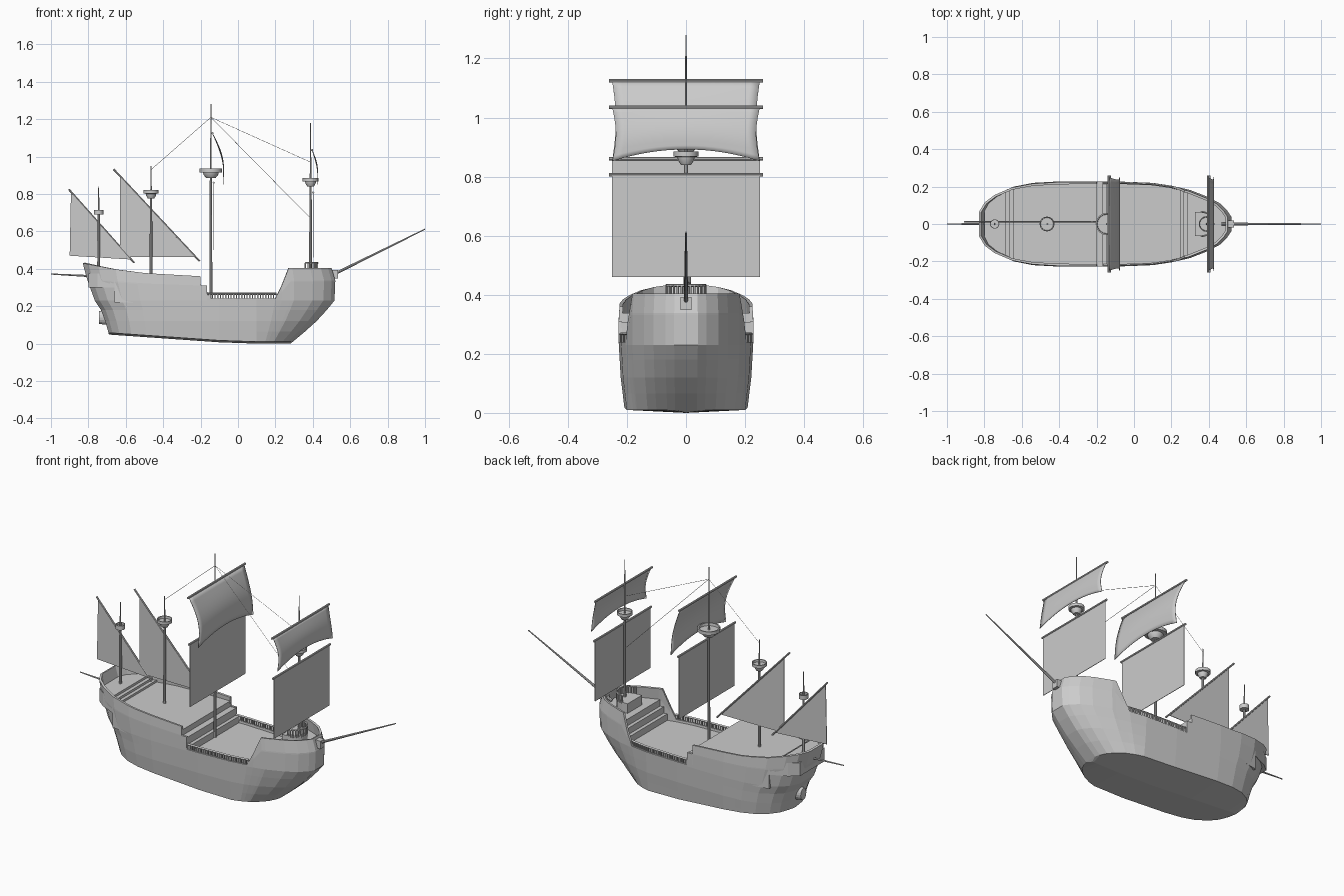
import bpy, bmesh, math
from mathutils import Vector, Matrix

if "Cube" in bpy.data.objects:
    bpy.data.objects.remove(bpy.data.objects["Cube"])


def lerp_table(t, x):
    if x <= t[0][0]:
        return t[0][1]
    for (a, b), (c, d) in zip(t, t[1:]):
        if x <= c:
            return b + (d - b) * (x - a) / (c - a)
    return t[-1][1]


def finish(name, bm, smooth=False, thick=0, offset=0):
    bmesh.ops.recalc_face_normals(bm, faces=bm.faces)
    me = bpy.data.meshes.new(name)
    bm.to_mesh(me)
    bm.free()
    ob = bpy.data.objects.new(name, me)
    bpy.context.collection.objects.link(ob)
    if thick:
        m = ob.modifiers.new("thickness", 'SOLIDIFY')
        m.thickness, m.offset = thick, offset
    if smooth:
        bpy.context.view_layer.objects.active = ob
        ob.select_set(True)
        bpy.ops.object.shade_smooth_by_angle()
        ob.select_set(False)
    return ob


def rod(bm, p, q, r1, r2=None, n=8):
    p, q = Vector(p), Vector(q)
    rot = (q - p).to_track_quat('Z', 'Y').to_matrix().to_4x4()
    bmesh.ops.create_cone(bm, cap_ends=True, segments=n, radius1=r1, radius2=r1 if r2 is None else r2,
                          depth=(q - p).length, matrix=Matrix.Translation((p + q) / 2) @ rot)


def box(bm, c, s):
    bmesh.ops.create_cube(bm, size=1, matrix=Matrix.Translation(c) @ Matrix.Diagonal((*s, 1)))


def spar(name, p, q, r1, r2=None, n=8):
    bm = bmesh.new()
    rod(bm, p, q, r1, r2, n)
    return finish(name, bm, True)


def grid(bm, rows):
    v = [[bm.verts.new(p) for p in r] for r in rows]
    for a, b in zip(v, v[1:]):
        for i in range(len(a) - 1):
            bm.faces.new((a[i], a[i + 1], b[i + 1], b[i]))
    return v


# hull lines: half breadth, sheer, stem and stern profiles
BREADTH = [(-.83, .065), (-.80, .12), (-.75, .16), (-.66, .2), (-.55, .22), (-.4, .228), (-.1, .228),
           (.1, .22), (.2, .205), (.3, .182), (.4, .143), (.46, .11), (.5, .07), (.52, .04)]
SHEER = [(-.83, .43), (-.66, .397), (-.5, .377), (-.2, .36), (-.199, .31), (-.166, .31), (-.165, .24),
         (.2, .24), (.28, .405), (.52, .405)]
STERN = [(.05, -.69), (.12, -.71), (.2, -.74), (.235, -.77), (.28, -.79), (.43, -.83)]
STEM = [(0, .28), (.03, .32), (.12, .42), (.18, .475), (.235, .52), (.34, .52), (.35, .5)]
FLARE = [(0, .905), (.12, .97), (.24, 1), (.33, 1), (.43, .96)]


def half(x):
    return lerp_table(BREADTH, x)


def hull_x(X, z):
    x = X + (lerp_table(STERN, z) + .83) * min(1, max(0, (-.35 - X) / .48))
    return x + (lerp_table(STEM, z) - .52) * min(1, max(0, (X - .1) / .42))


# hull shell
bm = bmesh.new()
stations = sorted({x for x, _ in BREADTH} | {x for x, _ in SHEER} | {.235})
rows = []
for X in stations:
    top = lerp_table(SHEER, X)
    keel = max(0, -.07 * hull_x(X, 0))
    zs = [top]
    zs += [.23 + (top - .23) * .62, .23 + (top - .23) * .58, .23, .18, .12, .065, keel + .01]
    port = [(hull_x(X, z), half(X) * lerp_table(FLARE, z), z) for z in zs]
    rows.append(port + [(hull_x(X, keel), 0, keel)] + [(x, -y, z) for x, y, z in port[::-1]])
v = grid(bm, rows)
for ring in (v[0], v[-1]):
    n, m = len(ring), len(ring) // 2
    for i in range(m - 1):
        bm.faces.new((ring[i], ring[i + 1], ring[n - 2 - i], ring[n - 1 - i]))
    bm.faces.new(ring[m - 1:m + 2])
finish("hull", bm, thick=.012, offset=-1)


# decks and full-width steps
def deck(name, x0, x1, z, low):
    bm = bmesh.new()
    xs = [x0] + [x for x, _ in BREADTH if x0 < x < x1] + [x1]
    side = [(x, half(x) * lerp_table(FLARE, z) - .007) for x in xs]
    loop = side + [(x, -y) for x, y in side[::-1]]
    f = bm.faces.new([bm.verts.new((x, y, low)) for x, y in loop])
    ex = bmesh.ops.extrude_face_region(bm, geom=[f])['geom']
    bmesh.ops.translate(bm, vec=(0, 0, z - low), verts=[g for g in ex if isinstance(g, bmesh.types.BMVert)])
    finish(name, bm)


deck("waist_deck", -.2, .3, .228, .21)
deck("quarter_deck", -.66, -.2, .338, .22)
deck("quarter_step_upper", -.2, -.165, .306, .22)
deck("quarter_step_lower", -.165, -.145, .265, .22)
deck("poop_step_lower", -.665, -.645, .35, .3)
deck("poop_step_upper", -.685, -.665, .363, .3)
deck("poop_deck", -.8, -.685, .376, .3)
deck("fore_step_lower", .245, .265, .265, .22)
deck("fore_step_upper", .265, .285, .302, .22)
deck("fore_deck", .285, .49, .34, .25)

# waist railings
bm = bmesh.new()
N = 26
for s in (-1, 1):
    pts = [(-.165 + .37 * i / N, s * (half(-.165 + .37 * i / N) - .007)) for i in range(N + 1)]
    for x, y in pts:
        box(bm, (x, y, .25), (.006, .008, .03))
    for (a, b), (c, d) in zip(pts, pts[1:]):
        rod(bm, (a, b, .267), (c, d, .267), .006, n=4)
finish("waist_railing", bm)

# round platform with railing around the foremast
bm = bmesh.new()
arc = [(.36 + .065 * math.cos(t), .065 * math.sin(t)) for t in [math.pi * (i / 14 - .5) for i in range(15)]]
outline = [(.325, -.065)] + arc + [(.325, .065)]
f = bm.faces.new([bm.verts.new((x, y, .335)) for x, y in outline])
ex = bmesh.ops.extrude_face_region(bm, geom=[f])['geom']
bmesh.ops.translate(bm, vec=(0, 0, .06), verts=[g for g in ex if isinstance(g, bmesh.types.BMVert)])
finish("fore_platform", bm)
bm = bmesh.new()
for x, y in arc:
    rod(bm, (x, y, .39), (x, y, .432), .004, n=6)
for (a, b), (c, d) in zip(arc, arc[1:]):
    rod(bm, (a, b, .432), (c, d, .432), .005, n=6)
finish("fore_platform_railing", bm)

# masts with lookout tops: name, x, base, nest bottom, nest height, nest radius, top
BOWL = [(0, 0), (.42, 0), (.65, .35), (.7, .58), (1, .62), (1, 1), (.88, 1), (.85, .7), (0, .7)]
TUB = [(0, 0), (1, 0), (1, 1), (.85, 1), (.85, .5), (0, .5)]
for name, x, base, nz, nh, nr, top in [("mizzen", -.745, .36, .69, .025, .025, .84),
                                       ("aft", -.465, .32, .775, .045, .04, .95),
                                       ("main", -.145, .21, .885, .05, .06, 1.28),
                                       ("fore", .388, .38, .84, .045, .042, 1.18)]:
    bm = bmesh.new()
    rod(bm, (x, 0, base), (x, 0, nz), .008, .006)
    rod(bm, (x, 0, nz), (x, 0, top), .005, .002)
    finish(name + "_mast", bm, True)
    bm = bmesh.new()
    prof = TUB if name == "mizzen" else BOWL
    grid(bm, [[(x + nr * r * math.cos(a), nr * r * math.sin(a), nz + nh * h) for r, h in prof]
              for a in [2 * math.pi * i / 16 for i in range(17)]])
    bmesh.ops.remove_doubles(bm, verts=bm.verts, dist=1e-5)
    finish(name + "_lookout", bm, True)

# square sails and billowing topsails with yards
for name, mx, x, ztop, zlow, ttop, belly in [("main", -.145, -.13, .86, .50, 1.125, .06),
                                             ("fore", .388, .402, .807, .46, 1.035, .03)]:
    bm = bmesh.new()
    grid(bm, [[(x, y, z) for y in (-.25, .25)] for z in (ztop, zlow)])
    finish(name + "_lower_sail", bm, thick=.003)
    spar(name + "_lower_yard", (x, -.26, ztop), (x, .26, ztop), .006)
    bm = bmesh.new()
    rws = []
    for i in range(11):
        t = i / 10
        r = []
        for j in range(17):
            y = -.25 + .5 * j / 16
            low = .852 + .04 * (1 - (y / .25) ** 2)
            r.append((mx + .008 + belly * math.sin(min(1, t * 1.15) * math.pi * .56),
                      y * (1 - .05 * math.sin(t * math.pi)), ttop + (low - ttop) * t))
        rws.append(r)
    grid(bm, rws)
    finish(name + "_topsail", bm, True, .003)
    spar(name + "_top_yard", (mx + .008, -.26, ttop), (mx + .008, .26, ttop), .006)

# triangular aft sails with slanted yards
for name, tri, a, b in [("mizzen", [(-.893, .81), (-.9, .47), (-.575, .45)], (-.905, .825), (-.555, .432)),
                        ("aft", [(-.63, .89), (-.63, .462), (-.22, .462)], (-.665, .932), (-.205, .44))]:
    bm = bmesh.new()
    bm.faces.new([bm.verts.new((x, .01, z)) for x, z in tri])
    finish(name + "_triangular_sail", bm, thick=.003)
    spar(name + "_slanted_yard", (a[0], .012, a[1]), (b[0], .012, b[1]), .005)

# bowsprit, its mounting block, and stern boom
spar("bowsprit", (.47, 0, .35), (1, 0, .612), .008, .003)
bm = bmesh.new()
box(bm, (.515, 0, .37), (.04, .036, .045))
finish("bowsprit_block", bm)
spar("stern_boom", (-1, 0, .372), (-.77, 0, .36), .003, .006)

# rounded rudder panel
bm = bmesh.new()
bmesh.ops.create_cone(bm, cap_ends=True, segments=16, radius1=.04, radius2=.034, depth=.045,
                      matrix=Matrix.Translation((-.722, 0, .14)) @ Matrix.Diagonal((1, .75, 1, 1))
                      @ Matrix.Rotation(-math.pi / 2, 4, 'Y'))
finish("rudder", bm)

# thin rigging
bm = bmesh.new()
for q in [(.388, 0, .97), (.388, 0, .67), (-.465, 0, .93)]:
    rod(bm, (-.145, 0, 1.21), q, .001, n=4)
finish("rigging", bm)
